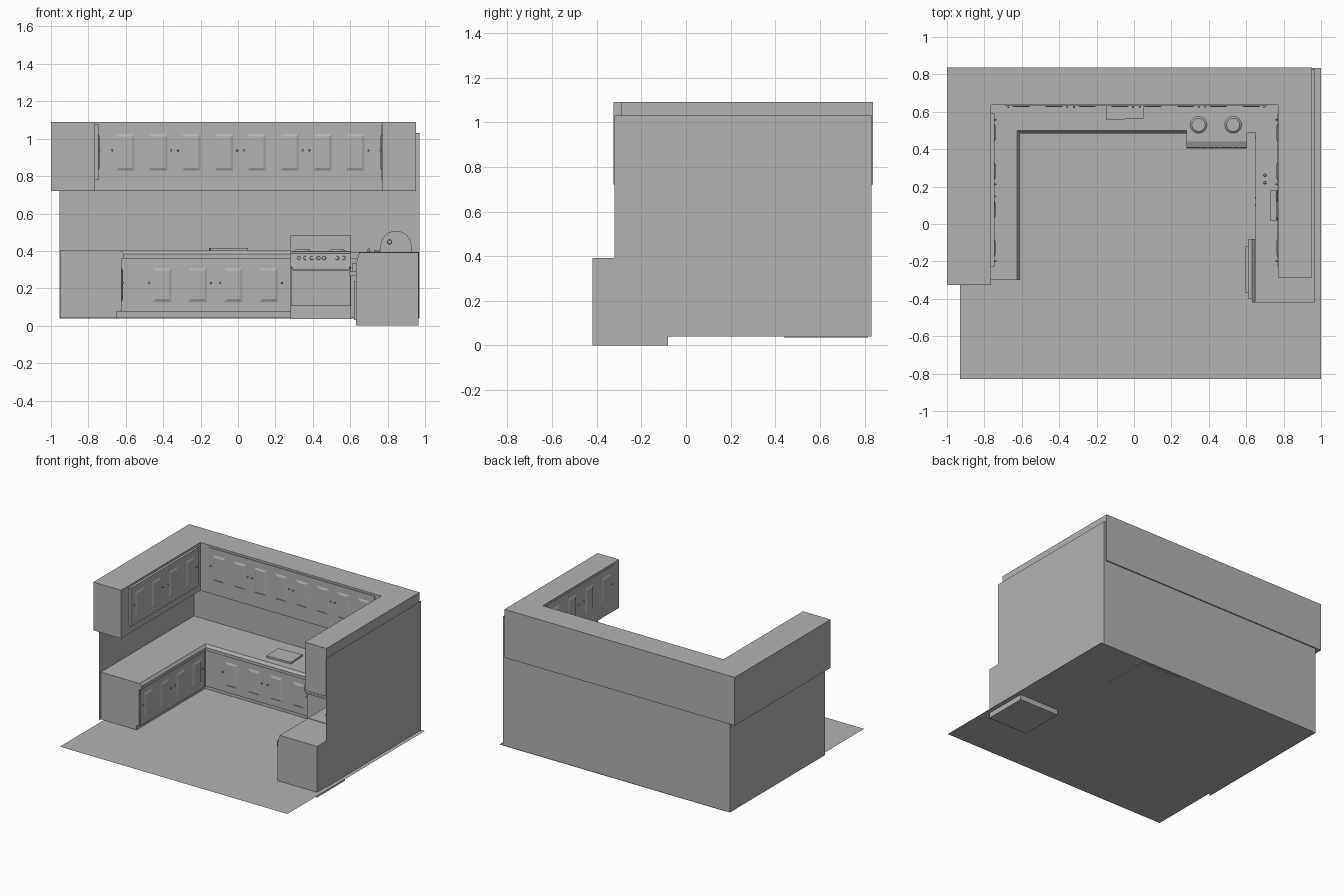
import bpy, bmesh, math
from mathutils import Matrix, Vector

cube = bpy.data.objects.get("Cube")
if cube:
    bpy.data.objects.remove(cube, do_unlink=True)

grey = bpy.data.materials.new("plain_grey")
grey.use_nodes = True
COLOUR = (0.45, 0.45, 0.45, 1)
grey.diffuse_color = COLOUR
grey.node_tree.nodes["Principled BSDF"].inputs["Base Color"].default_value = COLOUR


def finish(name, bm, smooth=False):
    bmesh.ops.recalc_face_normals(bm, faces=bm.faces[:])
    mesh = bpy.data.meshes.new(name)
    bm.to_mesh(mesh)
    bm.free()
    mesh.materials.append(grey)
    for p in mesh.polygons:
        p.use_smooth = smooth
    ob = bpy.data.objects.new(name, mesh)
    bpy.context.collection.objects.link(ob)
    return ob


def add_box(bm, x, y, z, taper=0.0):
    """Box from ranges; taper shrinks its -y face."""
    size = [b - a for a, b in (x, y, z)]
    mid = [(a + b) / 2 for a, b in (x, y, z)]
    verts = bmesh.ops.create_cube(bm, size=1, matrix=Matrix.Translation(mid) @ Matrix.Diagonal((*size, 1)))["verts"]
    for v in verts:
        if taper and v.co.y < mid[1]:
            v.co.x -= math.copysign(taper, v.co.x - mid[0])
            v.co.z -= math.copysign(taper, v.co.z - mid[2])


def box(name, x, y, z):
    bm = bmesh.new()
    add_box(bm, x, y, z)
    return finish(name, bm)


def add_knob(bm, x, y, z, r, depth):
    turn = Matrix.Rotation(math.pi / 2, 4, "X")
    bmesh.ops.create_cone(bm, cap_ends=True, segments=12, radius1=r, radius2=r * 0.8, depth=depth,
                          matrix=Matrix.Translation((x, y - depth / 2, z)) @ turn)


def loft(name, rings):
    """Join closed rings of points and cap both ends."""
    bm = bmesh.new()
    loops = [[bm.verts.new(p) for p in ring] for ring in rings]
    for a, b in zip(loops, loops[1:]):
        for i in range(len(a)):
            j = (i + 1) % len(a)
            bm.faces.new((a[i], a[j], b[j], b[i]))
    bm.faces.new(loops[0])
    bm.faces.new(loops[-1])
    return finish(name, bm)


def sheet(name, quads):
    bm = bmesh.new()
    for q in quads:
        bm.faces.new([bm.verts.new(p) for p in q])
    return finish(name, bm)


def door_row(name, origin, turn, length, z, count, depth):
    """Backing panel with raised door centres and knobs, facing local -y."""
    bm = bmesh.new()
    add_box(bm, (0, length), (-depth, 0.004), z)
    step = length / count
    for i in range(count):
        c = (i + 0.5) * step
        add_box(bm, (c - 0.05, c + 0.05), (-depth - 0.006, -depth), (z[0] + 0.05, z[1] - 0.05), 0.014)
        side = 1 if i % 2 else -1
        add_knob(bm, c + side * 0.07, -depth, (z[0] + z[1]) / 2 + 0.01, 0.005, 0.012)
    ob = finish(name, bm)
    ob.location = origin
    ob.rotation_euler.z = math.radians(turn)
    return ob


# Floor and walls
sheet("floor", [[(-0.93, -0.83, 0.04), (1, -0.83, 0.04), (1, 0.835, 0.04), (-0.93, 0.835, 0.04)]])
L, R, F, B, Z0, Z1 = -0.955, 0.97, -0.32, 0.83, 0.04, 1.03
sheet("walls", [
    [(L, B, Z0), (R, B, Z0), (R, B, Z1), (L, B, Z1)],
    [(L, F, Z0), (L, B, Z0), (L, B, Z1), (L, F, Z1)],
    [(R, F, Z0), (R, B, Z0), (R, B, Z1), (R, F, Z1)]])

# Upper cabinets: U-shaped run
u_shape = [(-1, -0.325), (-0.765, -0.325), (-0.765, 0.637), (0.77, 0.637),
           (0.77, -0.29), (0.953, -0.29), (0.953, 0.838), (-1, 0.838)]
loft("upper_cabinets", [[(x, y, z) for x, y in u_shape] for z in (0.72, 1.09)])
UP = (0.78, 1.075)
door_row("upper_back_doors", (-0.69, 0.637, 0), 0, 1.405, UP, 8, 0.006)
door_row("upper_left_doors", (-0.765, -0.23, 0), 90, 0.82, UP, 4, 0.018)
door_row("upper_right_doors", (0.77, 0.59, 0), -90, 0.82, UP, 4, 0.002)


# Base cabinets and worktop: L-shaped run
def l_shape(edge_x, edge_y, z, end=-0.3):
    pts = [(-0.953, end), (edge_x, end), (edge_x, edge_y), (0.28, edge_y), (0.28, 0.828), (-0.953, 0.828)]
    return [(x, y, z) for x, y in pts]


loft("plinth", [l_shape(-0.65, 0.53, 0.041), l_shape(-0.65, 0.53, 0.075)])
loft("base_cabinets", [l_shape(-0.63, 0.505, 0.075), l_shape(-0.63, 0.505, 0.36)])
loft("worktop", [l_shape(-0.61, 0.485, 0.36), l_shape(-0.61, 0.485, 0.383), l_shape(-0.625, 0.5, 0.403)])
LOW = (0.078, 0.36)
door_row("base_back_doors", (-0.5, 0.505, 0), 0, 0.76, LOW, 4, 0.006)
door_row("base_left_doors", (-0.63, -0.295, 0), 90, 0.78, LOW, 4, 0.008)

# Right-hand base run
box("right_plinth", (0.68, 0.968), (-0.08, 0.828), (0.041, 0.075))
box("right_base_cabinet", (0.665, 0.968), (-0.08, 0.828), (0.075, 0.36))
box("right_worktop", (0.65, 0.968), (-0.08, 0.828), (0.36, 0.395))
box("corner_base_cabinet", (0.605, 0.68), (0.505, 0.828), (0.041, 0.36))
box("corner_worktop", (0.605, 0.66), (0.49, 0.828), (0.36, 0.395))
door_row("right_base_doors", (0.665, 0.48, 0), -90, 0.54, LOW, 3, 0.005)

# Stove
box("stove_body", (0.28, 0.605), (0.44, 0.815), (0.035, 0.4))
box("stove_backguard", (0.28, 0.605), (0.785, 0.828), (0.4, 0.485))
box("stove_drawer", (0.283, 0.602), (0.434, 0.442), (0.05, 0.095))
box("oven_door", (0.283, 0.602), (0.43, 0.442), (0.105, 0.295))
panel = [(0.445, 0.305), (0.405, 0.315), (0.41, 0.385), (0.445, 0.4)]
loft("stove_control_panel", [[(x, y, z) for y, z in panel] for x in (0.28, 0.605)])
box("oven_handle", (0.29, 0.595), (0.405, 0.432), (0.302, 0.314))
bm = bmesh.new()
for x in (0.325, 0.36, 0.395, 0.43, 0.46, 0.53, 0.565):
    add_knob(bm, x, 0.411, 0.362, 0.011, 0.008)
finish("stove_knobs", bm)
bm = bmesh.new()
for x in (0.345, 0.53):
    for y in (0.53, 0.69):
        bmesh.ops.create_cone(bm, cap_ends=True, segments=24, radius1=0.045, radius2=0.035, depth=0.008,
                              matrix=Matrix.Translation((x, y, 0.404)))
finish("burners", bm)

# Dishwasher with sloped control edge
side = [(0.63, 0), (0.965, 0), (0.965, 0.392), (0.648, 0.392), (0.63, 0.33)]
loft("dishwasher", [[(x, y, z) for x, z in side] for y in (-0.42, -0.08)])
box("dishwasher_door", (0.62, 0.632), (-0.4, -0.1), (0.03, 0.24))
box("dishwasher_handle", (0.595, 0.632), (-0.37, -0.12), (0.265, 0.29))
box("dishwasher_panel", (0.612, 0.635), (-0.4, -0.08), (0.29, 0.335))

# Chopping board
board = box("chopping_board", (-0.1, 0.1), (-0.075, 0.075), (0, 0.014))
board.location = (-0.05, 0.635, 0.403)
board.rotation_euler.z = math.radians(3)

# Bread bin with rounded lid
arc = [(0.845 + 0.083 * math.cos(a), 0.425 + 0.083 * math.sin(a))
       for a in (math.pi * i / 12 for i in range(13))]
profile = arc + [(0.762, 0.394), (0.928, 0.394)]
loft("bread_bin", [[(x, y, z) for x, z in profile] for y in (0.02, 0.18)])
box("bread_bin_handle", (0.728, 0.768), (0.02, 0.18), (0.396, 0.404))
bm = bmesh.new()
add_knob(bm, 0.81, 0.02, 0.448, 0.013, 0.012)
finish("bread_bin_knob", bm)

# Tap beside the sink edge
bm = bmesh.new()
for y in (0.22, 0.26):
    bmesh.ops.create_cone(bm, cap_ends=True, segments=10, radius1=0.008, radius2=0.006, depth=0.02,
                          matrix=Matrix.Translation((0.7, y, 0.404)))
finish("tap_handles", bm, True)
